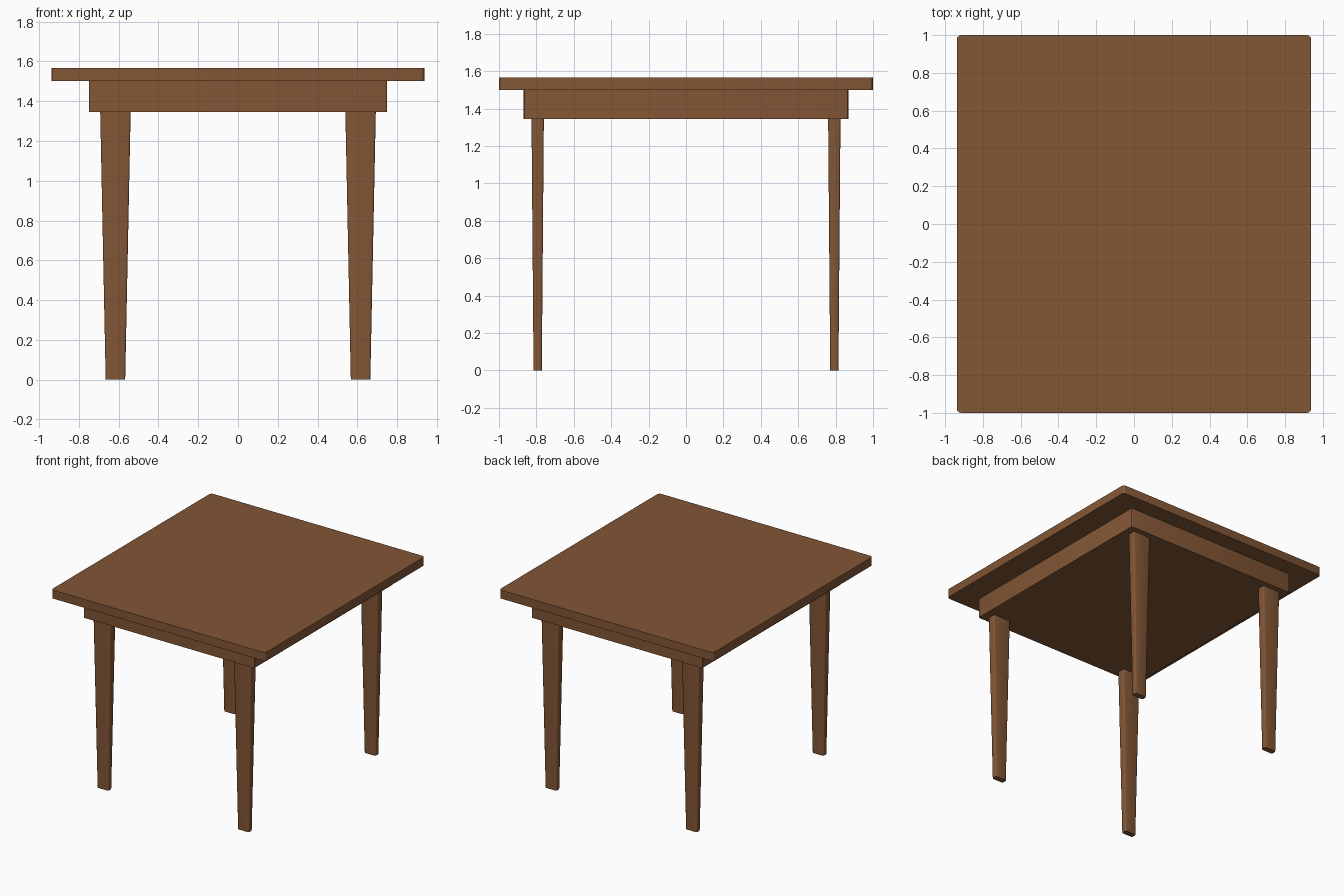
import bpy, bmesh

if "Cube" in bpy.data.objects:
    bpy.data.objects.remove(bpy.data.objects["Cube"])

wood = bpy.data.materials.new("brown wood")
wood.diffuse_color = (0.225, 0.094, 0.036, 1)
wood.use_nodes = True
wood.node_tree.nodes["Principled BSDF"].inputs["Base Color"].default_value = wood.diffuse_color


def block(name, centre, z0, z1, bottom, top, radius):
    """Tapered box with rounded upright edges; bottom and top are (x, y) sizes."""
    bm = bmesh.new()
    bmesh.ops.create_cube(bm, size=1)
    for v in bm.verts:
        size, z = (top, z1) if v.co.z > 0 else (bottom, z0)
        v.co = (centre[0] + v.co.x * size[0], centre[1] + v.co.y * size[1], z)
    upright = [e for e in bm.edges if abs(e.verts[0].co.z - e.verts[1].co.z) > 0.01]
    bmesh.ops.bevel(bm, geom=upright, offset=radius, segments=3, profile=0.5,
                    affect='EDGES')
    bmesh.ops.recalc_face_normals(bm, faces=bm.faces)
    mesh = bpy.data.meshes.new(name)
    bm.to_mesh(mesh)
    bm.free()
    mesh.materials.append(wood)
    obj = bpy.data.objects.new(name, mesh)
    bpy.context.collection.objects.link(obj)
    bpy.context.view_layer.objects.active = obj
    bpy.ops.object.select_all(action='DESELECT')
    obj.select_set(True)
    bpy.ops.object.shade_smooth_by_angle()
    return obj


# Table top and the solid apron under it
block("table_top", (0, 0), 1.50, 1.567, (1.876, 2.0), (1.876, 2.0), 0.022)
block("apron", (0, 0), 1.345, 1.50, (1.50, 1.735), (1.50, 1.735), 0.01)

# Four legs tapering towards the floor
for y_name, sy in (("front", -1), ("back", 1)):
    for x_name, sx in (("left", -1), ("right", 1)):
        block(f"{y_name}_{x_name}_leg", (sx * 0.616, sy * 0.793), 0, 1.345,
              (0.098, 0.044), (0.153, 0.066), 0.01)
